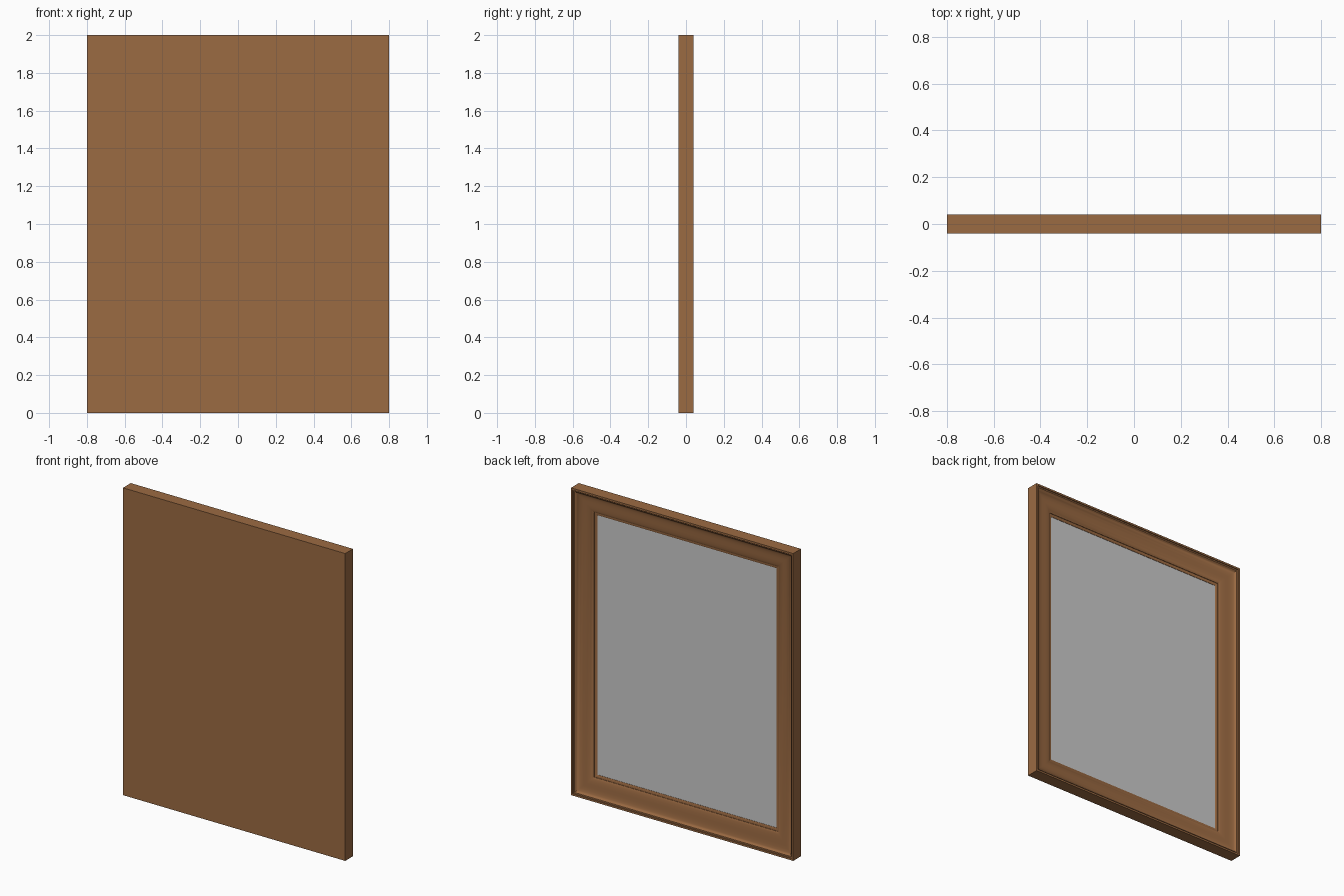
import bpy, bmesh, math

if "Cube" in bpy.data.objects:
    bpy.data.objects.remove(bpy.data.objects["Cube"])

HALF_W, HALF_H = 0.8, 1.0


def ring(bm, d, y):
    """Mitred rectangle inset by d from the outer edge, at depth y."""
    w, h = HALF_W - d, HALF_H - d
    return [bm.verts.new((sx * w, y, 1.0 + sz * h))
            for sx, sz in ((-1, -1), (1, -1), (1, 1), (-1, 1))]


def lofted_rect(name, profile):
    """Sweep a profile of (inset, depth) around the rectangle, capped at both ends."""
    bm = bmesh.new()
    rings = [ring(bm, d, y) for d, y in profile]
    for a, b in zip(rings, rings[1:]):
        for i in range(4):
            j = (i + 1) % 4
            bm.faces.new((a[i], a[j], b[j], b[i]))
    bm.faces.new(rings[0])
    bm.faces.new(rings[-1])
    bmesh.ops.recalc_face_normals(bm, faces=bm.faces)
    mesh = bpy.data.meshes.new(name)
    bm.to_mesh(mesh)
    bm.free()
    obj = bpy.data.objects.new(name, mesh)
    bpy.context.collection.objects.link(obj)
    return obj


# Wooden frame: solid flat face at -y, moulded recess at +y
moulding = [
    (0.0, -0.04), (0.0, 0.04), (0.012, 0.04), (0.012, 0.034),
    (0.02, 0.033), (0.026, 0.027), (0.035, 0.021), (0.05, 0.0165),
    (0.07, 0.014), (0.09, 0.0125), (0.11, 0.0095), (0.125, 0.005),
    (0.138, -0.001), (0.138, -0.004), (0.148, -0.005), (0.155, -0.009),
    (0.155, -0.03),
]
frame = lofted_rect("picture_frame", moulding)
wood = bpy.data.materials.new("wood")
wood.diffuse_color = (0.33, 0.145, 0.055, 1.0)
wood.use_nodes = True
wood.node_tree.nodes["Principled BSDF"].inputs["Base Color"].default_value = wood.diffuse_color
frame.data.materials.append(wood)
bpy.context.view_layer.objects.active = frame
frame.select_set(True)
bpy.ops.object.shade_smooth_by_angle(angle=math.radians(28))

# Grey panel held inside the frame
lofted_rect("picture_panel", [(0.153, -0.02), (0.153, -0.011)])
